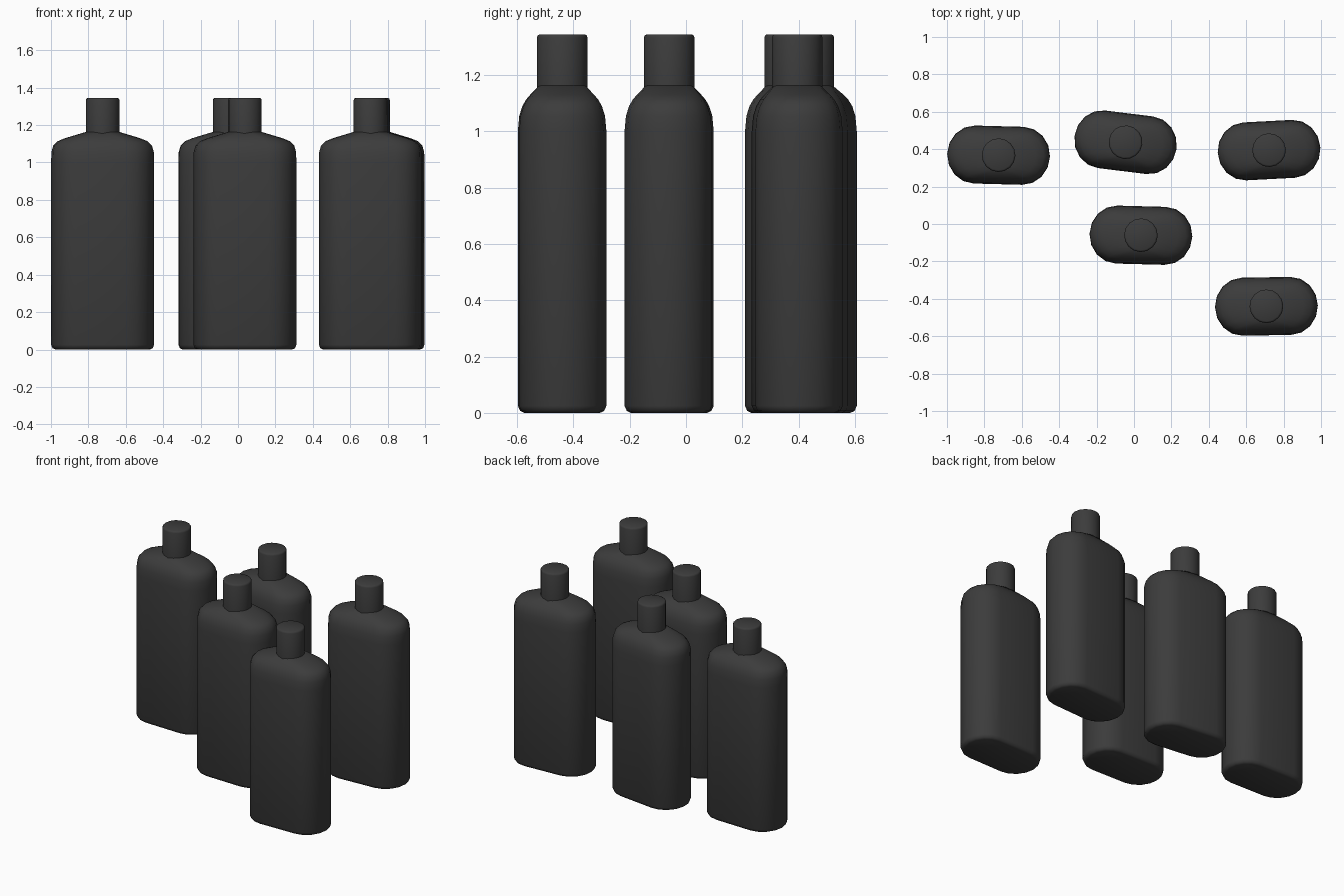
import bpy, bmesh, math

if "Cube" in bpy.data.objects:
    bpy.data.objects.remove(bpy.data.objects["Cube"], do_unlink=True)

charcoal = bpy.data.materials.new("charcoal_plastic")
charcoal.use_nodes = True
charcoal.diffuse_color = (0.045, 0.045, 0.045, 1)
charcoal.node_tree.nodes["Principled BSDF"].inputs["Base Color"].default_value = (0.045, 0.045, 0.045, 1)

ARC = 8  # facets on each rounded end


def section(straight, hx, hy):
    """Outline with straight sides and rounded ends."""
    points = []
    for side in (1, -1):
        for i in range(ARC + 1):
            a = math.pi * (i / ARC - 0.5)
            points.append((side * (straight + (hx - straight) * math.cos(a)),
                           side * hy * math.sin(a)))
    return points


def loft(name, sections):
    """Skin closed sections (z, straight, hx, hy) and cap both ends."""
    bm = bmesh.new()
    rings = [[bm.verts.new((x, y, z)) for x, y in section(s, hx, hy)]
             for z, s, hx, hy in sections]
    n = len(rings[0])
    for low, high in zip(rings, rings[1:]):
        for i in range(n):
            j = (i + 1) % n
            bm.faces.new((low[i], low[j], high[j], high[i]))
    bm.faces.new(rings[0][::-1])
    bm.faces.new(rings[-1])
    bmesh.ops.remove_doubles(bm, verts=bm.verts, dist=0.0001)
    bmesh.ops.recalc_face_normals(bm, faces=bm.faces)
    mesh = bpy.data.meshes.new(name)
    bm.to_mesh(mesh)
    bm.free()
    mesh.materials.append(charcoal)
    return mesh


# Flat-sided body with a rounded base and sloping shoulders
body = loft("bottle_body", [
    (0.0, 0.13, 0.252, 0.132), (0.007, 0.13, 0.268, 0.147),
    (0.025, 0.13, 0.275, 0.155), (1.0, 0.13, 0.275, 0.155),
    (1.055, 0.13, 0.274, 0.15), (1.09, 0.127, 0.264, 0.139),
    (1.113, 0.115, 0.242, 0.126), (1.13, 0.095, 0.20, 0.112),
    (1.163, 0.02, 0.09, 0.082)])

# Round cap with a softened rim
cap = loft("bottle_cap", [
    (1.15, 0, 0.09, 0.09), (1.333, 0, 0.09, 0.09),
    (1.341, 0, 0.087, 0.087), (1.345, 0, 0.08, 0.08)])

# Five bottles: x, y, turn in degrees
places = [(-0.724, 0.368, -1.5), (-0.045, 0.437, -7), (0.722, 0.395, 3),
          (0.037, -0.06, -1.5), (0.708, -0.44, 1)]
for number, (x, y, turn) in enumerate(places, 1):
    for mesh, part in ((body, "bottle_body"), (cap, "bottle_cap")):
        obj = bpy.data.objects.new(f"{part}_{number}", mesh)
        bpy.context.collection.objects.link(obj)
        obj.location = (x, y, 0)
        obj.rotation_euler.z = math.radians(turn)

# Smooth walls, crisp rims
for mesh, limit in ((body, 50), (cap, 40)):
    mesh.shade_smooth()
    mesh.set_sharp_from_angle(angle=math.radians(limit))
